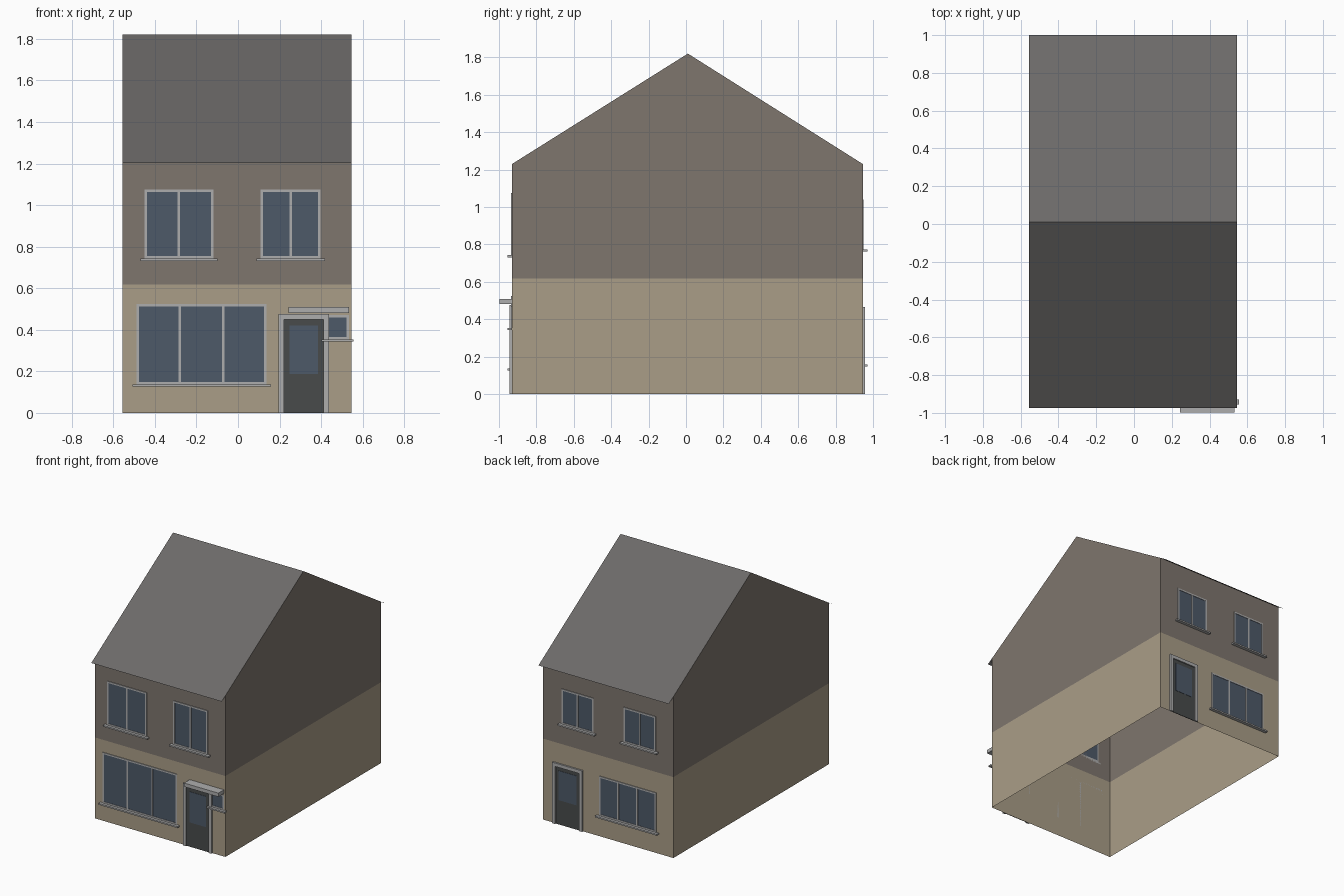
import bpy, bmesh

if "Cube" in bpy.data.objects:
    bpy.data.objects.remove(bpy.data.objects["Cube"])

XL, XR = -0.555, 0.545           # side walls
YF, YB = -0.93, 0.945            # front and back walls
ZB, ZE, ZR, YR = 0.617, 1.23, 1.82, 0.01   # band, wall top, ridge height, ridge y


def mat(name, r, g, b):
    m = bpy.data.materials.new(name)
    m.diffuse_color = (r, g, b, 1)
    m.use_nodes = True
    m.node_tree.nodes["Principled BSDF"].inputs["Base Color"].default_value = m.diffuse_color
    return m


TAN = mat("render_tan", 0.40, 0.34, 0.245)
BROWN = mat("brick_brown", 0.21, 0.18, 0.155)
ROOF = mat("roof_grey", 0.15, 0.143, 0.14)
GLASS = mat("glass_blue", 0.075, 0.10, 0.14)
TRIM = mat("trim_grey", 0.42, 0.42, 0.42)
DOOR = mat("door_dark", 0.065, 0.07, 0.07)


def mesh(name, faces, material):
    bm = bmesh.new()
    for f in faces:
        bm.faces.new([bm.verts.new(p) for p in f])
    bmesh.ops.remove_doubles(bm, verts=bm.verts, dist=1e-5)
    bmesh.ops.recalc_face_normals(bm, faces=bm.faces)
    me = bpy.data.meshes.new(name)
    bm.to_mesh(me)
    bm.free()
    me.materials.append(material)
    ob = bpy.data.objects.new(name, me)
    bpy.context.collection.objects.link(ob)
    return ob


def boxes(name, items, side, material):
    """Boxes on a wall; each is x0, x1, z0, z1, depth out from the wall."""
    wall = YF if side < 0 else YB
    faces = []
    for x0, x1, z0, z1, d in items:
        y0, y1 = wall, wall + side * d
        a = [(x0, y0, z0), (x1, y0, z0), (x1, y0, z1), (x0, y0, z1)]
        b = [(x, y1, z) for x, _, z in a]
        faces += [a, b] + [[a[i], a[(i + 1) % 4], b[(i + 1) % 4], b[i]] for i in range(4)]
    return mesh(name, faces, material)


def window(name, side, x0, x1, z0, z1, panes):
    w, d = 0.012, 0.005
    bars = [(x0, x1, z0, z0 + w, d), (x0, x1, z1 - w, z1, d),
            (x0, x0 + w, z0 + w, z1 - w, d), (x1 - w, x1, z0 + w, z1 - w, d)]
    for i in range(1, panes):
        c = x0 + (x1 - x0) * i / panes
        bars.append((c - w / 2, c + w / 2, z0 + w, z1 - w, d))
    # each bar is its own closed box
    for i, bar in enumerate(bars):
        boxes(f"{name}_frame_{i}", [bar], side, TRIM)
    boxes(name + "_glass", [(x0 + w, x1 - w, z0 + w, z1 - w, 0.002)], side, GLASS)
    boxes(name + "_sill", [(x0 - 0.02, x1 + 0.02, z0 - 0.011, z0, 0.025)], side, TRIM)


def door(name, side, x0, x1, top):
    w, d = 0.026, 0.013
    boxes(name + "_left_jamb", [(x0, x0 + w, 0, top, d)], side, TRIM)
    boxes(name + "_right_jamb", [(x1 - w, x1, 0, top, d)], side, TRIM)
    boxes(name + "_head", [(x0 + w, x1 - w, top - w, top, d)], side, TRIM)
    boxes(name + "_panel", [(x0 + w, x1 - w, 0, top - w, 0.004)], side, DOOR)
    boxes(name + "_glass", [(x0 + 0.052, x1 - 0.052, 0.186, top - 0.055, 0.006)], side, GLASS)


# Open-bottomed wall shell, lower and upper storeys
def ring(z):
    return [(XL, YF, z), (XR, YF, z), (XR, YB, z), (XL, YB, z)]


def band(z0, z1, sides):
    a, b = ring(z0), ring(z1)
    return [[a[i], a[(i + 1) % 4], b[(i + 1) % 4], b[i]] for i in sides]


mesh("lower_walls", band(0, ZB, range(4)), TAN)
gables = [[(x, YF, ZB), (x, YB, ZB), (x, YB, ZE), (x, YR, ZR), (x, YF, ZE)] for x in (XL, XR)]
mesh("upper_walls", band(ZB, ZE, (0, 2)) + gables, BROWN)

# Thin roof sheets running past the walls at the eaves
slopes = []
for wall, eave in ((YF, -0.975), (YB, 1.0)):
    z = ZR - (ZR - ZE) * (eave - YR) / (wall - YR)
    slopes.append([(XL, eave, z), (XR, eave, z), (XR, YR, ZR), (XL, YR, ZR)])
roof = mesh("roof", slopes, ROOF)
if roof.data.polygons[0].normal.z < 0:
    roof.data.flip_normals()

# Front openings
window("front_upper_left_window", -1, -0.45, -0.118, 0.742, 1.076, 2)
window("front_upper_right_window", -1, 0.108, 0.398, 0.742, 1.076, 2)
window("front_large_window", -1, -0.488, 0.138, 0.137, 0.523, 3)
window("front_small_window", -1, 0.422, 0.535, 0.354, 0.47, 1)
door("front_door", -1, 0.195, 0.437, 0.475)
boxes("door_canopy", [(0.244, 0.533, 0.481, 0.509, 0.068)], -1, TRIM)

# Back openings
window("back_upper_window_a", 1, 0.117, 0.386, 0.773, 1.04, 2)
window("back_upper_window_b", 1, -0.408, -0.138, 0.773, 1.04, 2)
window("back_large_window", 1, -0.412, 0.07, 0.158, 0.46, 3)
door("back_door", 1, 0.207, 0.46, 0.465)
